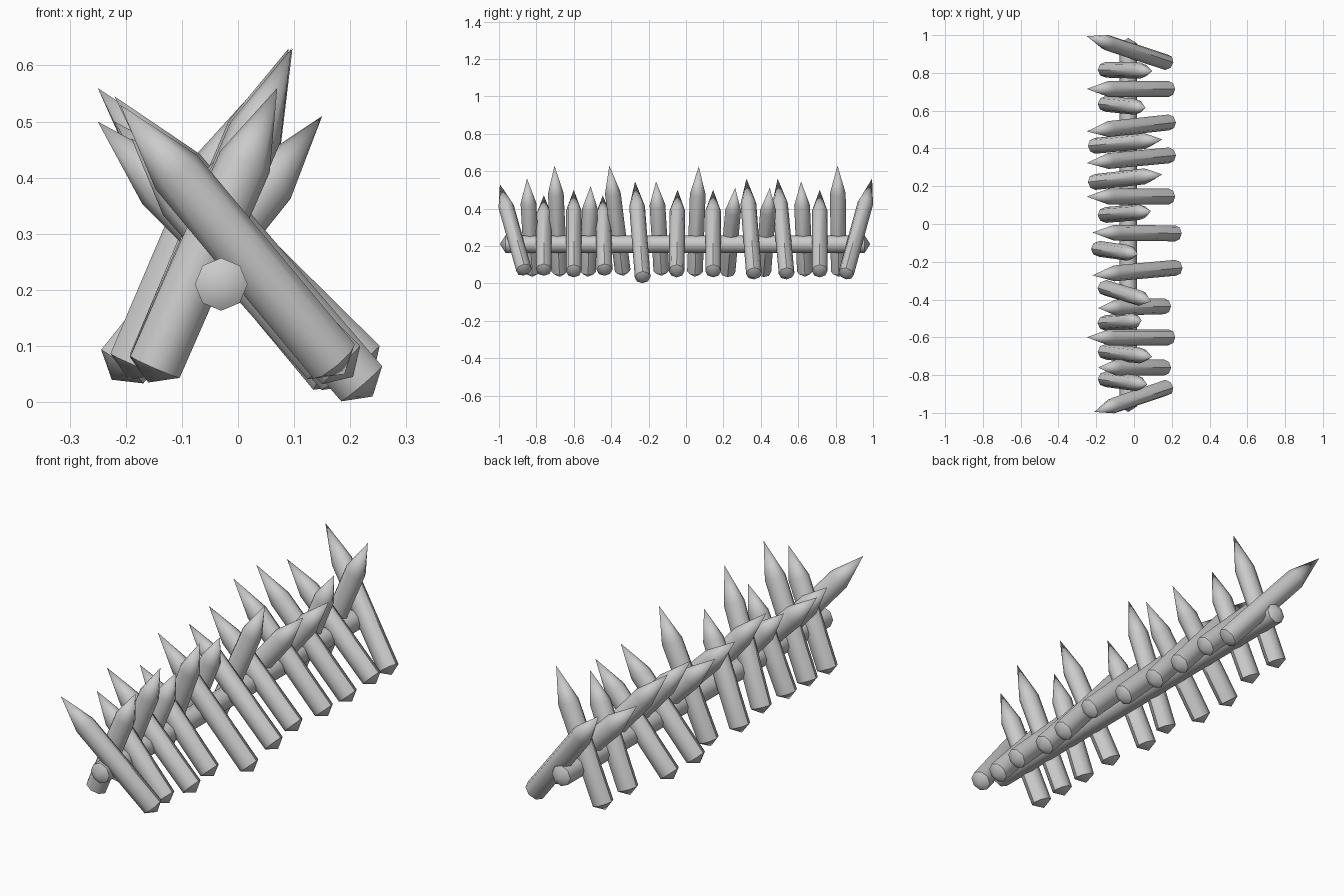
import bpy, bmesh, math
from mathutils import Vector

cube = bpy.data.objects.get("Cube")
if cube:
    bpy.data.objects.remove(cube, do_unlink=True)

wood = bpy.data.materials.new("pale_grey")
wood.use_nodes = True
GREY = (0.6, 0.6, 0.6, 1)
wood.diffuse_color = GREY
wood.node_tree.nodes["Principled BSDF"].inputs["Base Color"].default_value = GREY


def pole(name, foot, tip, foot_len, tip_len, depth_radius, side_radius, sides=8):
    """Pole with a pointed cap at each end; depth_radius runs along the fence."""
    foot, tip = Vector(foot), Vector(tip)
    axis = (tip - foot).normalized()
    side = Vector((1, 0, 0)) if abs(axis.y) > 0.9 else axis.cross(Vector((0, 1, 0))).normalized()
    deep = axis.cross(side)
    bm = bmesh.new()
    rings = []
    for centre in (foot + axis * foot_len, tip - axis * tip_len):
        ring = []
        for i in range(sides):
            a = math.tau * i / sides
            ring.append(bm.verts.new(centre + side * math.cos(a) * side_radius
                                     + deep * math.sin(a) * depth_radius))
        rings.append(ring)
    low, high = bm.verts.new(foot), bm.verts.new(tip)
    for i in range(sides):
        j = (i + 1) % sides
        bm.faces.new((rings[0][i], rings[0][j], rings[1][j], rings[1][i]))
        bm.faces.new((rings[0][j], rings[0][i], low))
        bm.faces.new((rings[1][i], rings[1][j], high))
    bmesh.ops.recalc_face_normals(bm, faces=bm.faces[:])
    mesh = bpy.data.meshes.new(name)
    bm.to_mesh(mesh)
    bm.free()
    mesh.materials.append(wood)
    obj = bpy.data.objects.new(name, mesh)
    bpy.context.collection.objects.link(obj)
    bpy.ops.object.select_all(action='DESELECT')
    obj.select_set(True)
    bpy.context.view_layer.objects.active = obj
    bpy.ops.object.shade_smooth_by_angle(angle=math.radians(50))
    return obj


def stake(name, foot, tip):
    length = (Vector(tip) - Vector(foot)).length
    pole(name, foot, tip, 0.03, length * 0.25, 0.042, 0.048)


# Long log through the crossing of the stakes
pole("centre_log", (-0.03, -0.995, 0.21), (-0.03, 0.985, 0.21), 0.03, 0.03, 0.047, 0.047)

# Stakes standing on the left, leaning right: foot x, y, z, tip x, y, z
left_row = [
    (.19, -.86, .05, -.21, -.995, .53), (.18, -.76, .05, -.19, -.76, .47),
    (.205, -.60, .045, -.25, -.60, .50), (.18, -.435, .05, -.19, -.445, .47),
    (.24, -.23, .01, -.22, -.272, .545), (.24, -.05, .045, -.22, -.045, .50),
    (.205, .145, .045, -.25, .145, .50), (.205, .365, .03, -.25, .323, .56),
    (.205, .54, .03, -.25, .49, .56), (.205, .715, .045, -.25, .715, .50),
    (.19, .85, .03, -.25, .995, .56),
]

# Stakes standing on the right, leaning left
right_row = [
    (-.16, -.82, .035, .07, -.85, .56), (-.16, -.675, .035, .095, -.703, .63),
    (-.16, -.525, .035, .04, -.51, .52), (-.16, -.335, .04, .09, -.41, .63),
    (-.195, -.13, .04, .02, -.16, .545), (-.16, .047, .035, .09, .068, .625),
    (-.225, .22, .04, .15, .263, .51), (-.225, .412, .04, .15, .448, .51),
    (-.16, .637, .035, .06, .615, .545), (-.16, .817, .035, .097, .81, .63),
]

for side_name, row in (("left", left_row), ("right", right_row)):
    for n, s in enumerate(row, 1):
        stake(f"{side_name}_stake_{n}", s[:3], s[3:])
